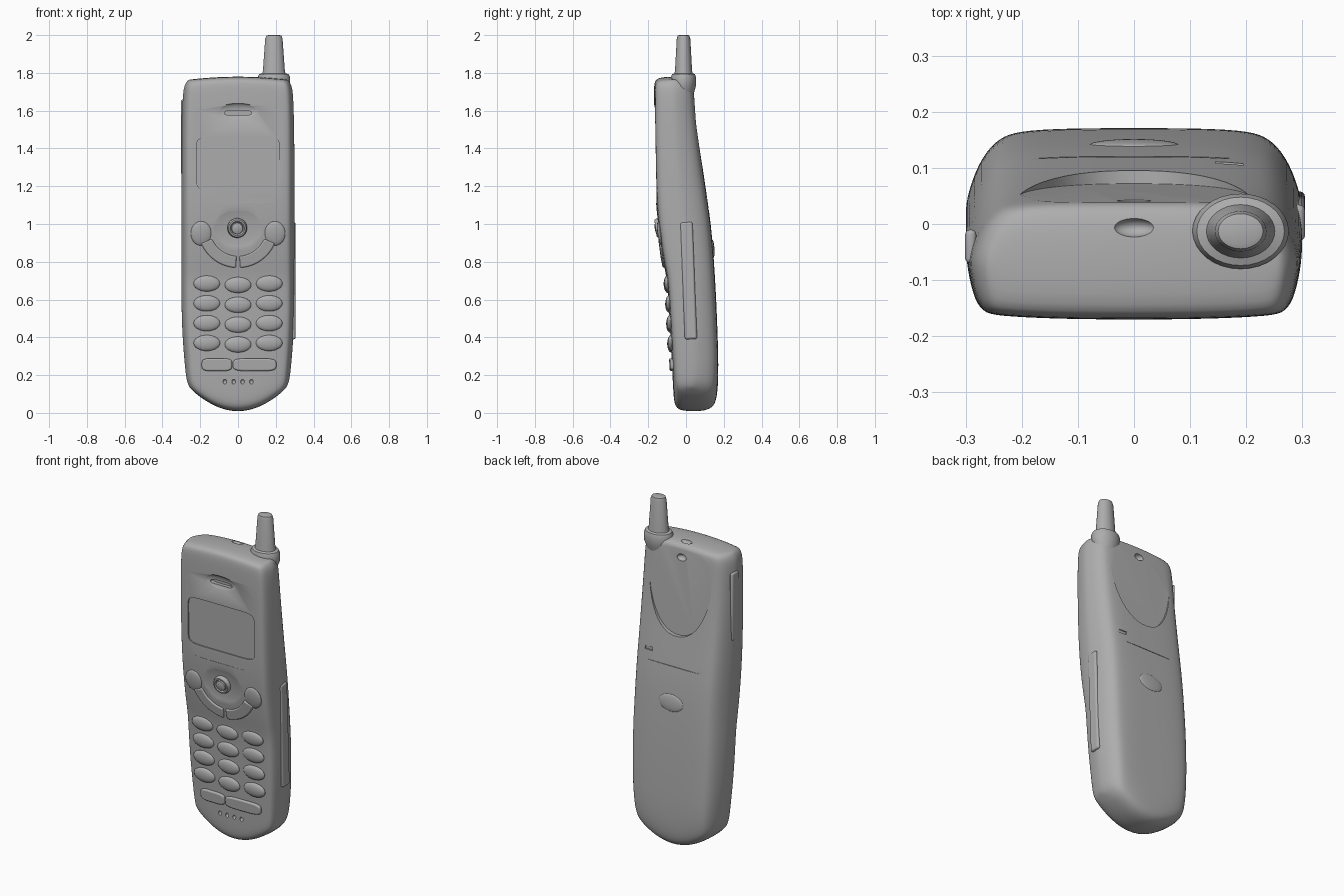
import bpy, bmesh
from math import sin, cos, pi, atan, radians, copysign
from mathutils import Matrix

cube = bpy.data.objects.get("Cube")
if cube:
    bpy.data.objects.remove(cube, do_unlink=True)

grey = bpy.data.materials.new("plain_grey")
grey.use_nodes = True
grey.diffuse_color = (0.42, 0.42, 0.42, 1)
for node in grey.node_tree.nodes:
    if node.type == 'BSDF_PRINCIPLED':
        node.inputs["Base Color"].default_value = grey.diffuse_color

# Body stations: height, half width, front y, back y
STATIONS = [(0, .262, -.025, .09), (.02, .272, -.055, .14), (.06, .28, -.066, .164),
            (.2, .29, -.072, .173), (.4, .3, -.083, .168), (.6, .304, -.093, .16),
            (.72, .304, -.103, .153), (.8, .304, -.122, .148), (1, .304, -.152, .133),
            (1.2, .304, -.165, .102), (1.5, .302, -.17, .06), (1.7, .297, -.171, .045),
            (1.755, .288, -.168, .04), (1.782, .268, -.15, .022)]
# Half sections: width fraction, depth fraction
FRONT = [(0, 0), (.45, .005), (.82, .03), (.9, .06), (.95, .17), (.99, .42)]
BACK = [(0, 1), (.4, 1), (.72, .98), (.83, .92), (.92, .78), (.985, .55)]


def surface(z, column):
    for a, b in zip(STATIONS, STATIONS[1:]):
        if a[0] <= z <= b[0]:
            return a[column] + (b[column] - a[column]) * (z - a[0]) / (b[0] - a[0])
    return STATIONS[-1][column]


def front(x, z):
    return surface(z, 2) + .006 * (x / .25) ** 2


def back(x, z):
    return surface(z, 3)


def tilt(z, column=2):
    return -atan((surface(z + .03, column) - surface(z - .03, column)) / .06)


def smooth(mesh):
    for face in mesh.polygons:
        face.use_smooth = True
    mesh.set_sharp_from_angle(angle=radians(38))


def finish(name, bm, bevel=0):
    bmesh.ops.recalc_face_normals(bm, faces=bm.faces)
    mesh = bpy.data.meshes.new(name)
    bm.to_mesh(mesh)
    bm.free()
    mesh.materials.append(grey)
    smooth(mesh)
    obj = bpy.data.objects.new(name, mesh)
    bpy.context.collection.objects.link(obj)
    if bevel:
        mod = obj.modifiers.new("rounding", 'BEVEL')
        mod.width, mod.segments = bevel, 3
        mod.limit_method = 'ANGLE'
        mod.angle_limit = radians(50)
    return obj


def blob(name, place, size, angle=0):
    bm = bmesh.new()
    matrix = Matrix.Translation(place) @ Matrix.Rotation(angle, 4, 'X') @ Matrix.Diagonal((*size, 1))
    bmesh.ops.create_uvsphere(bm, u_segments=28, v_segments=18, radius=1, matrix=matrix)
    return finish(name, bm)


def box(name, place, size, angle, bevel):
    bm = bmesh.new()
    matrix = Matrix.Translation(place) @ Matrix.Rotation(angle, 4, 'X') @ Matrix.Diagonal((*size, 1))
    bmesh.ops.create_cube(bm, size=1, matrix=matrix)
    return finish(name, bm, bevel)


def oval(cx, cz, rx, rz, power=2, n=48):
    def bend(v):
        return copysign(abs(v) ** (2 / power), v)
    angles = [2 * pi * (i + .5) / n for i in range(n)]
    return [(cx + rx * bend(cos(a)), cz + rz * bend(sin(a))) for a in angles]


def prism(name, outline, near, far, bevel=0):
    bm = bmesh.new()
    rings = [[bm.verts.new((x, f(x, z), z)) for x, z in outline] for f in (near, far)]
    for ring in rings:
        bm.faces.new(ring)
    for i in range(len(outline)):
        bm.faces.new((rings[0][i - 1], rings[0][i], rings[1][i], rings[1][i - 1]))
    return finish(name, bm, bevel)


def pad(name, outline, rise, sink, bevel=0):
    return prism(name, outline, lambda x, z: front(x, z) - rise,
                 lambda x, z: front(x, z) + sink, bevel)


def lathe(name, profile, matrix, n=32):
    bm = bmesh.new()
    rings = [[bm.verts.new(matrix @ Matrix.Rotation(2 * pi * i / n, 4, 'Z')
                           @ Matrix.Translation((r, 0, z)).translation)
              for i in range(n)] for r, z in profile]
    for a, b in zip(rings, rings[1:]):
        for i in range(n):
            bm.faces.new((a[i - 1], a[i], b[i], b[i - 1]))
    bm.faces.new(rings[0])
    bm.faces.new(rings[-1])
    return finish(name, bm)


# Lofted body with an arched bottom and a slightly crowned top
def mirrored(half):
    return [(-x, t) for x, t in half[:0:-1]] + half


bm = bmesh.new()
section = mirrored(FRONT) + mirrored(BACK)[::-1]
loops = []
for z, width, y0, y1 in STATIONS:
    loop = []
    for fx, t in section:
        x = fx * width
        arch = .16 * (x / .28) ** 2 * max(0, 1 - z / .5)
        crown = .02 * (x / .28) ** 2 * max(0, (z - 1.5) / .28)
        loop.append(bm.verts.new((x, y0 + (y1 - y0) * t, z + arch - crown)))
    loops.append(loop)
count = len(section)
for a, b in zip(loops, loops[1:]):
    for i in range(count):
        bm.faces.new((a[i - 1], a[i], b[i], b[i - 1]))
for loop in (loops[0], loops[-1]):
    for i in range(count // 2 - 1):
        bm.faces.new((loop[i], loop[i + 1], loop[-2 - i], loop[-1 - i]))
body = finish("body", bm)
subdivision = body.modifiers.new("smooth_form", 'SUBSURF')
subdivision.levels = subdivision.render_levels = 2

# Recesses and holes
cutters = [
    pad("panel_cut", oval(0, 1.37, .245, .26, 7), .03, .002),
    pad("screen_cut", oval(0, 1.32, .22, .14, 9), .03, .012),
    blob("earpiece_cut", (0, front(0, 1.6) - .005, 1.595), (.12, .022, .045)),
    pad("earpiece_slot_cut", oval(0, 1.588, .07, .012, 4), .03, .035),
    blob("navigation_cut", (0, front(0, .98) - .009, .98), (.16, .022, .13), tilt(.98)),
    blob("top_hole_cut", (0, -.006, 1.785), (.037, .018, .025)),
    blob("back_hole_cut", (0, .045, 1.7), (.03, .025, .02)),
    prism("back_scoop_cut", oval(0, 1.66, .21, .41, 2.2), lambda x, z: .2,
          lambda x, z: .072 - .068 * (z - 1.25)),
    box("battery_seam_cut", (0, back(0, 1.08) + .006, 1.08), (.44, .02, .006), 0, 0),
    box("latch_slot_cut", (.17, back(0, 1.14), 1.14), (.05, .02, .02), 0, 0),
    blob("corner_slot_cut", (.262, .06, .1), (.03, .012, .03)),
]
for i in range(4):
    x = -.07 + i * .047
    cutters.append(blob("microphone_cut", (x, front(x, .165), .165), (.01, .012, .013)))
for cutter in cutters:
    cutter.hide_render = True
    mod = body.modifiers.new(cutter.name, 'BOOLEAN')
    mod.operation, mod.solver, mod.object = 'DIFFERENCE', 'EXACT', cutter
bpy.context.view_layer.update()
shaped = bpy.data.meshes.new_from_object(body.evaluated_get(bpy.context.evaluated_depsgraph_get()))
body.modifiers.clear()
body.data = shaped
smooth(shaped)
for cutter in cutters:
    bpy.data.objects.remove(cutter, do_unlink=True)

# Number keys
for z in (.685, .58, .475, .37):
    for x in (-.165, 0, .165):
        drop = 0 if x else .008
        blob("number_key", (x, front(x, z), z - drop), (.07, .018, .042), tilt(z))
pad("left_bar_key", oval(-.112, .255, .08, .034, 4), .013, .02, .008)
pad("right_bar_key", oval(.088, .255, .115, .034, 4), .013, .02, .008)

# Navigation cluster
for start, name in ((203, "right_soft_key"), (273, "left_soft_key")):
    arc = [radians(start + 64 * i / 16) for i in range(17)]
    outline = [(.212 * cos(a), .98 + .212 * sin(a)) for a in arc]
    outline += [(.15 * cos(a), .98 + .15 * sin(a)) for a in reversed(arc)]
    pad(name, outline, .009, .02, .007)
for side in (-1, 1):
    blob("side_key", (side * .195, front(.195, .95) + .004, .95), (.055, .014, .065), tilt(.95))
facing = Matrix.Translation((-.004, front(0, .978), .978)) @ Matrix.Rotation(pi / 2 + tilt(.978), 4, 'X')
lathe("centre_button", [(.052, -.03), (.052, .0), (.046, .012), (.038, .013), (.032, .005),
                        (.029, .012), (.015, .016), (.004, .017)], facing)

# Antenna with collar fairing into the back
stalk = Matrix.Translation((.19, -.013, 0)) @ Matrix.Diagonal((1, .78, 1, 1))
lathe("antenna", [(.01, 1.6), (.05, 1.64), (.084, 1.73), (.086, 1.775), (.078, 1.793),
                  (.061, 1.798), (.058, 1.812), (.046, 1.98), (.04, 1.997), (.03, 2.0)], stalk)

# Side rails and back badge oval
box("left_side_rail", (.293, .014, .7), (.024, .065, .62), .04, .011)
box("right_side_rail", (-.291, -.04, 1.46), (.02, .06, .4), 0, .009)
blob("back_oval", (0, back(0, .87) - .002, .87), (.08, .01, .05), tilt(.87, 3))
